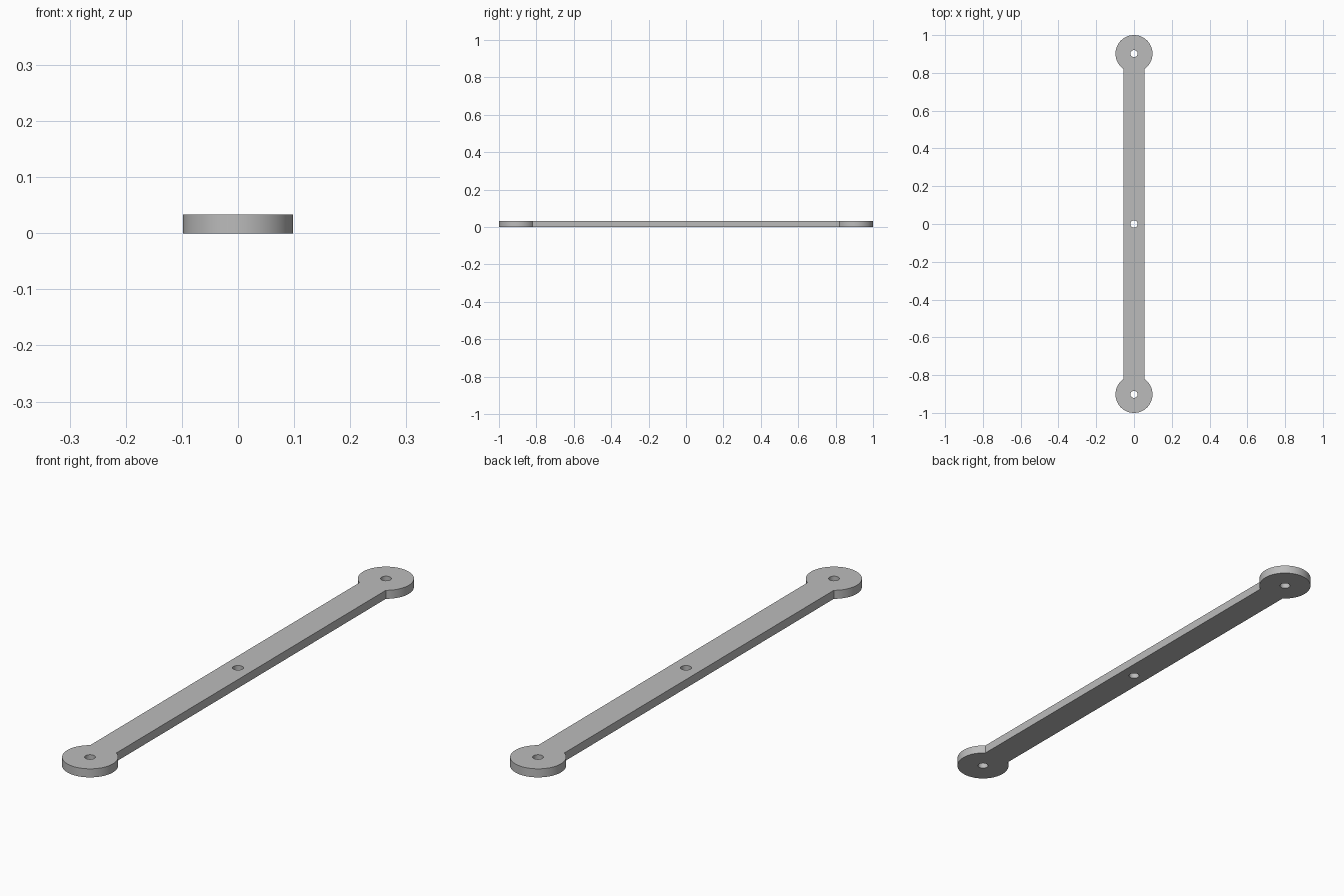
import bpy, bmesh, math

cube = bpy.data.objects.get("Cube")
if cube:
    bpy.data.objects.remove(cube, do_unlink=True)

THICK = 0.033        # plate thickness
END_R = 0.098        # radius of the round ends
END_Y = 1 - END_R    # distance of the end centres from the middle
HALF_W = 0.056       # half width of the bar
HOLE_R = 0.019
STEPS = 64

grey = bpy.data.materials.new("plain grey")
grey.use_nodes = True
colour = (0.5, 0.5, 0.5, 1)
grey.diffuse_color = colour
grey.node_tree.nodes["Principled BSDF"].inputs["Base Color"].default_value = colour


def extruded(name, outlines, z0, z1):
    """Solid made by raising each closed outline from z0 to z1."""
    bm = bmesh.new()
    for outline in outlines:
        face = bm.faces.new([bm.verts.new((x, y, z0)) for x, y in outline])
        top = bmesh.ops.extrude_face_region(bm, geom=[face])["geom"]
        verts = [v for v in top if isinstance(v, bmesh.types.BMVert)]
        bmesh.ops.translate(bm, verts=verts, vec=(0, 0, z1 - z0))
    bmesh.ops.recalc_face_normals(bm, faces=bm.faces)
    mesh = bpy.data.meshes.new(name)
    bm.to_mesh(mesh)
    bm.free()
    mesh.materials.append(grey)
    obj = bpy.data.objects.new(name, mesh)
    bpy.context.collection.objects.link(obj)
    return obj


def arc(y, radius, start, sweep, steps):
    angles = [start + sweep * i / steps for i in range(steps + 1)]
    return [(radius * math.cos(a), y + radius * math.sin(a)) for a in angles]


# Link plate: one outline of two round ends joined by a straight bar
neck = math.acos(HALF_W / END_R)
sweep = math.pi + 2 * neck
outline = arc(END_Y, END_R, -neck, sweep, STEPS)
outline += arc(-END_Y, END_R, math.pi - neck, sweep, STEPS)
plate = extruded("link_plate", [outline], 0, THICK)

# Pin holes in both ends and the middle
holes = [arc(y, HOLE_R, 0, math.tau, STEPS // 2)[:-1] for y in (-END_Y, 0, END_Y)]
cutter = extruded("hole_cutter", holes, -THICK, 2 * THICK)
cutter.hide_render = True

cut = plate.modifiers.new("pin_holes", 'BOOLEAN')
cut.operation = 'DIFFERENCE'
cut.solver = 'EXACT'
cut.object = cutter
bpy.ops.object.select_all(action='DESELECT')
bpy.context.view_layer.objects.active = plate
plate.select_set(True)
bpy.ops.object.modifier_apply(modifier=cut.name)
bpy.data.objects.remove(cutter, do_unlink=True)

bpy.ops.object.shade_smooth_by_angle(angle=math.radians(30))
